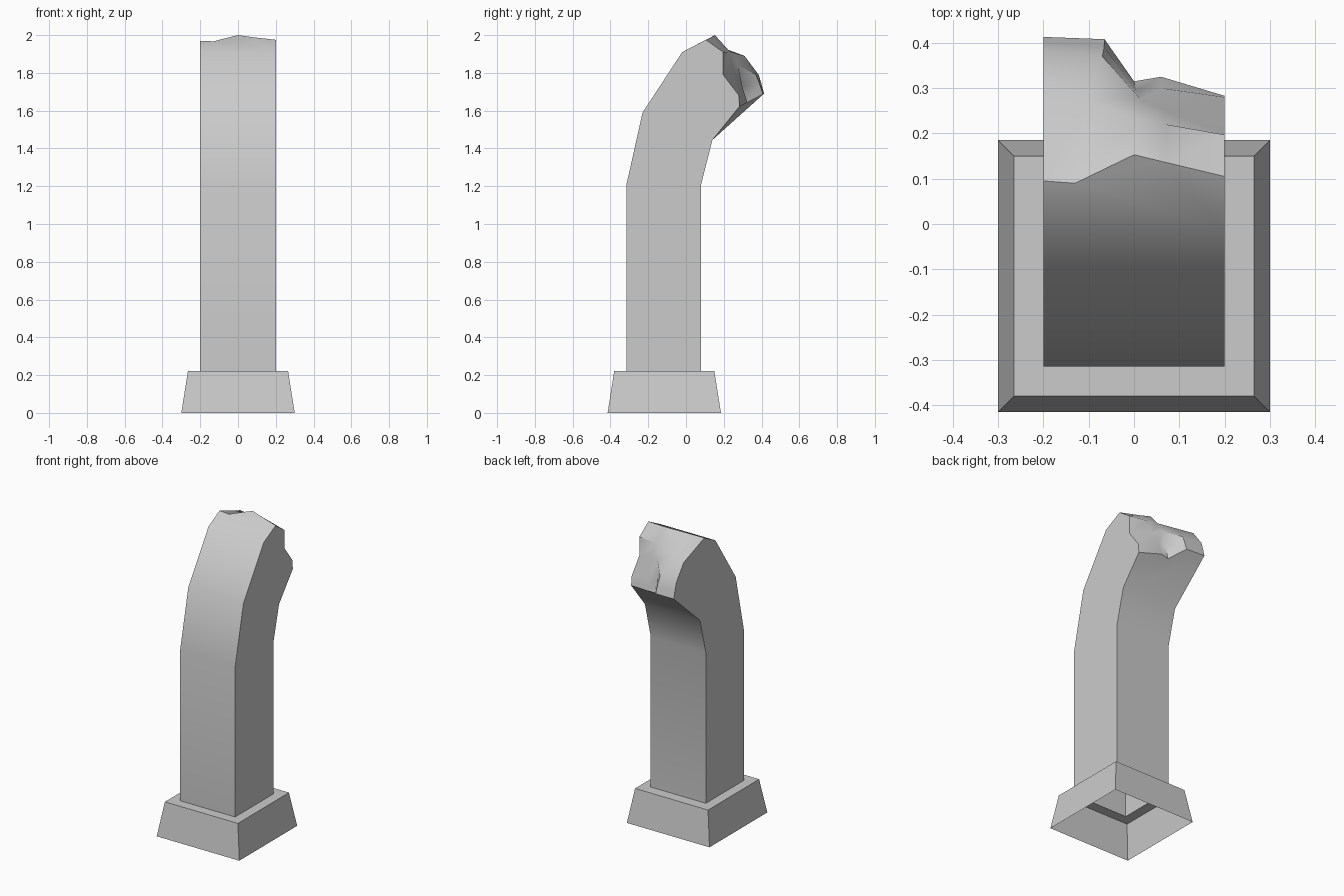
import bpy, bmesh, math

cube = bpy.data.objects.get("Cube")
if cube:
    bpy.data.objects.remove(cube, do_unlink=True)

stone = bpy.data.materials.new("grey_stone")
stone.use_nodes = True
GREY = (0.6, 0.6, 0.6, 1)
stone.diffuse_color = GREY
stone.node_tree.nodes["Principled BSDF"].inputs["Base Color"].default_value = GREY


def make_object(name, bm):
    bmesh.ops.recalc_face_normals(bm, faces=bm.faces)
    mesh = bpy.data.meshes.new(name)
    bm.to_mesh(mesh)
    bm.free()
    mesh.materials.append(stone)
    obj = bpy.data.objects.new(name, mesh)
    bpy.context.collection.objects.link(obj)
    return obj


def rectangle(bm, half, y0, y1, z):
    corners = [(-half, y0), (half, y0), (half, y1), (-half, y1)]
    return [bm.verts.new((x, y, z)) for x, y in corners]


def bridge(bm, low, high):
    for i in range(4):
        j = (i + 1) % 4
        bm.faces.new((low[i], low[j], high[j], high[i]))


W, FRONT, BACK, TOP = 0.2, -0.315, 0.08, 0.222

# Plinth: tapered shell, open below, with a ring around the column
bm = bmesh.new()
foot = rectangle(bm, 0.3, -0.415, 0.185, 0)
rim = rectangle(bm, 0.265, -0.38, 0.15, TOP)
hole = rectangle(bm, W, FRONT, BACK, TOP)
bridge(bm, foot, rim)
bridge(bm, rim, hole)
plinth = make_object("plinth", bm)
# recalculated normals of an open shell should face outward and up
if plinth.data.polygons[4].normal.z < 0:
    plinth.data.flip_normals()

# Column: curved arch stump, open at the foot
bm = bmesh.new()
front_profile = [(FRONT, TOP), (FRONT, 1.21), (-0.23, 1.59), (-0.02, 1.91)]
back_profile = [(BACK, TOP), (BACK, 1.21), (0.14, 1.445)]

# Broken end: rows from the upper edge to the lower edge
break_rows = [
    [(-W, .095, 1.97), (-.13, .09, 1.967), (0, .153, 2), (.07, .136, 1.99), (W, .105, 1.975)],
    [(-W, .31, 1.89), (-.1, .275, 1.9), (.01, .23, 1.915), (.07, .22, 1.91), (W, .197, 1.91)],
    [(-W, .385, 1.79), (-.07, .37, 1.79), (.015, .275, 1.84), (.07, .25, 1.82), (W, .197, 1.79)],
    [(-W, .4, 1.74), (-.066, .39, 1.74), (.005, .295, 1.73), (.06, .3, 1.72), (W, .28, 1.68)],
    [(-W, .413, 1.69), (-.065, .408, 1.687), (0, .315, 1.638), (.06, .325, 1.643), (W, .283, 1.622)],
]


def strip(profile):
    pairs = [[bm.verts.new((x, y, z)) for x in (-W, W)] for y, z in profile]
    for a, b in zip(pairs, pairs[1:]):
        bm.faces.new((a[0], a[1], b[1], b[0]))
    return pairs


front = strip(front_profile)
back = strip(back_profile)
grid = [[bm.verts.new(p) for p in row] for row in break_rows]
for a, b in zip(grid, grid[1:]):
    for i in range(len(a) - 1):
        bm.faces.new((a[i], a[i + 1], b[i + 1], b[i]))

# Join the front and back to the ragged edges, then close both sides
bm.faces.new(front[-1] + grid[0][::-1])
bm.faces.new(back[-1] + grid[-1][::-1])
for side in (0, -1):
    bm.faces.new([p[side] for p in front] + [r[side] for r in grid]
                 + [p[side] for p in reversed(back)])
column = make_object("broken_arch_column", bm)

bpy.ops.object.select_all(action="DESELECT")
column.select_set(True)
bpy.context.view_layer.objects.active = column
bpy.ops.object.shade_smooth_by_angle(angle=math.radians(35))
